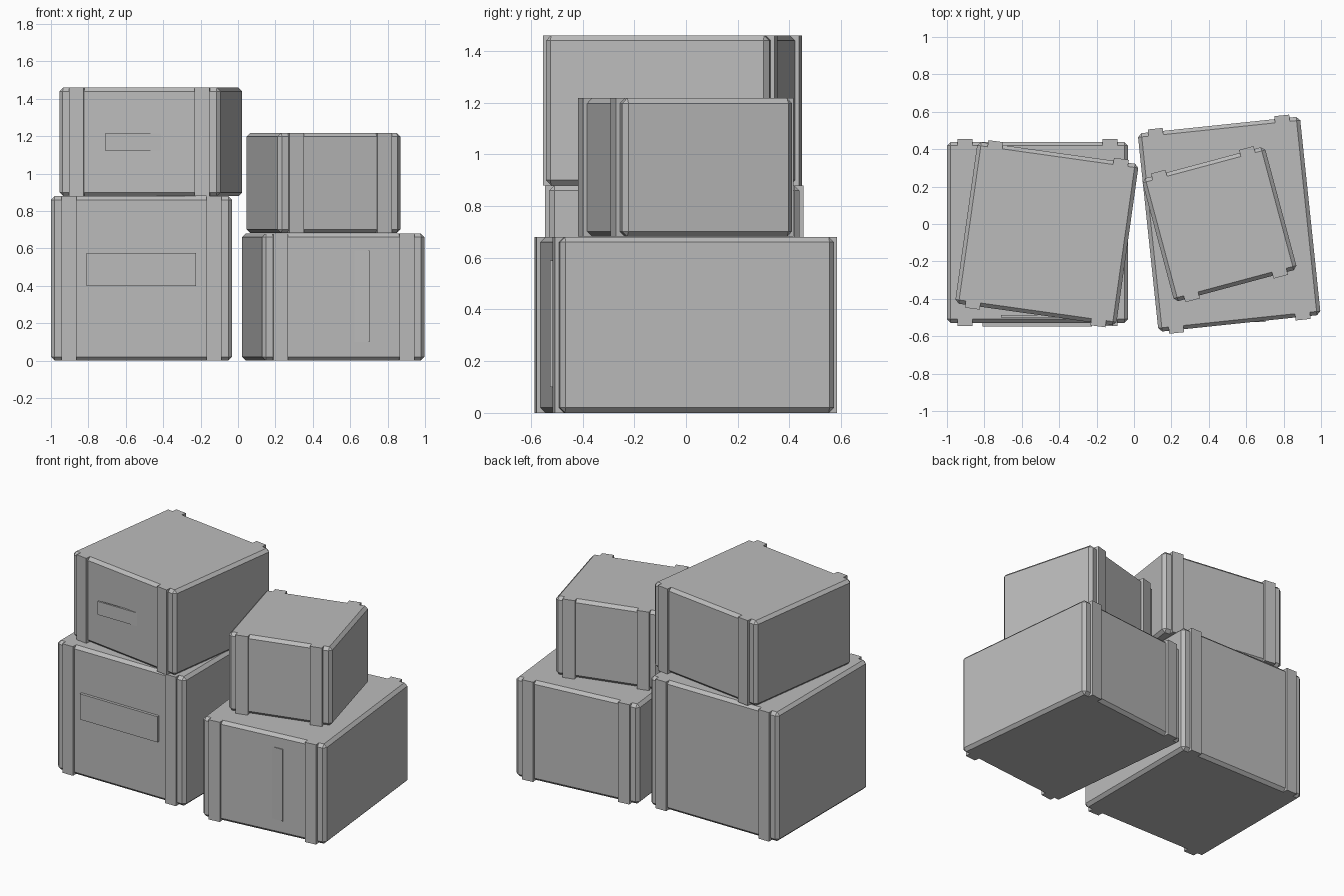
import bpy, bmesh, math
from mathutils import Matrix, Vector

if "Cube" in bpy.data.objects:
    bpy.data.objects.remove(bpy.data.objects["Cube"])

grey = bpy.data.materials.new("crate grey")
grey.diffuse_color = (0.5, 0.5, 0.5, 1)
grey.use_nodes = True
grey.node_tree.nodes["Principled BSDF"].inputs["Base Color"].default_value = grey.diffuse_color

BEVEL = 0.02       # chamfer on crate edges
STRAP_W = 0.08     # width of the upright straps
STRAP_OUT = 0.016  # how far straps stand proud
STRAP_IN = 0.096   # strap centre measured from the crate side


def make_box(name, lo, hi, place=Matrix(), bevel=0.0):
    """Box between two corners, optionally chamfered, then placed."""
    lo, hi = Vector(lo), Vector(hi)
    bm = bmesh.new()
    bmesh.ops.create_cube(bm, size=1)
    for v in bm.verts:
        v.co = Vector((lo[i] + (v.co[i] + 0.5) * (hi[i] - lo[i]) for i in range(3)))
    if bevel:
        bmesh.ops.bevel(bm, geom=bm.edges[:], offset=bevel, segments=1,
                        affect='EDGES', profile=0.5)
    bmesh.ops.recalc_face_normals(bm, faces=bm.faces[:])
    mesh = bpy.data.meshes.new(name)
    bm.to_mesh(mesh)
    bm.free()
    mesh.materials.append(grey)
    obj = bpy.data.objects.new(name, mesh)
    obj.matrix_world = place
    bpy.context.collection.objects.link(obj)
    return obj


def crate(name, centre, size, z0, angle):
    """Chamfered crate with two straps on the front and two on the back."""
    w, d, h = size
    place = Matrix.Translation((*centre, z0)) @ Matrix.Rotation(math.radians(angle), 4, 'Z')
    make_box(name, (-w / 2, -d / 2, 0), (w / 2, d / 2, h), place, BEVEL)
    for side, sx in (("left", -1), ("right", 1)):
        x = sx * (w / 2 - STRAP_IN)
        for end, sy in (("front", -1), ("back", 1)):
            ys = sorted((sy * (d / 2 - BEVEL), sy * (d / 2 + STRAP_OUT)))
            make_box(f"{name}_{end}_{side}_strap",
                     (x - STRAP_W / 2, ys[0], 0), (x + STRAP_W / 2, ys[1], h), place)


# Four stacked crates
crate("lower_left_crate", (-0.516, -0.045), (0.968, 0.968, 0.88), 0, 0)
crate("upper_left_crate", (-0.466, -0.052), (0.87, 0.872, 0.58), 0.88, -8)
crate("lower_right_crate", (0.509, -0.001), (0.872, 1.066, 0.68), 0, 6)
crate("upper_right_crate", (0.457, -0.001), (0.68, 0.68, 0.535), 0.682, 15)

# Label plates face straight forward, so they sink into the turned crates
make_box("lower_left_label", (-0.81, -0.548, 0.40), (-0.225, -0.515, 0.575))
make_box("upper_left_label", (-0.711, -0.50, 1.123), (-0.20, -0.487, 1.214))
make_box("lower_right_label", (0.32, -0.525, 0.10), (0.703, -0.505, 0.59))
